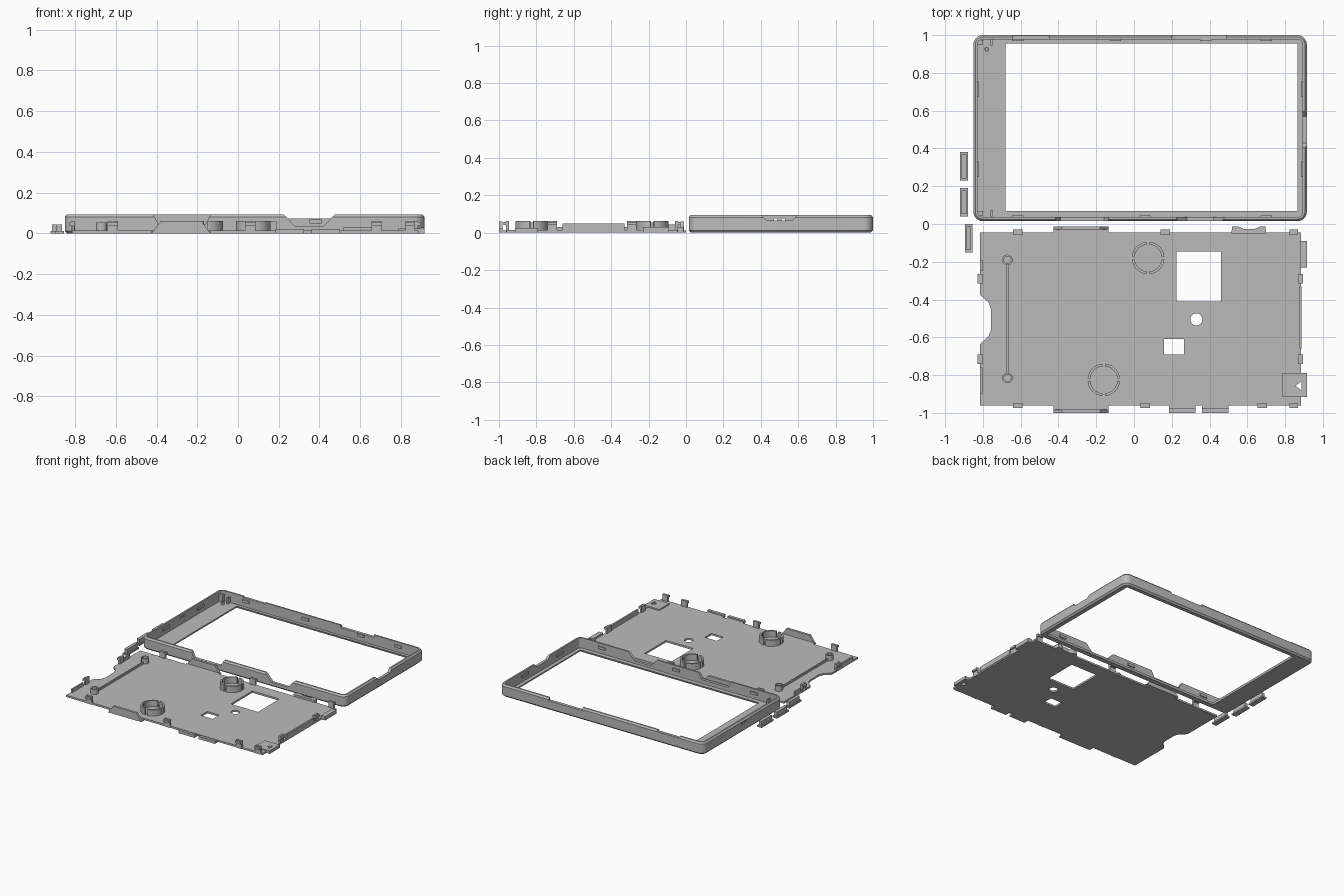
import bpy, bmesh, math
from mathutils import Vector

if "Cube" in bpy.data.objects:
    bpy.data.objects.remove(bpy.data.objects["Cube"], do_unlink=True)

grey = bpy.data.materials.new("plain_grey")
grey.use_nodes = True
grey.diffuse_color = (0.5, 0.5, 0.5, 1)
grey.node_tree.nodes["Principled BSDF"].inputs["Base Color"].default_value = (0.5, 0.5, 0.5, 1)


def finish(name, bm, smooth=False):
    bmesh.ops.recalc_face_normals(bm, faces=bm.faces)
    mesh = bpy.data.meshes.new(name)
    bm.to_mesh(mesh)
    bm.free()
    mesh.materials.append(grey)
    ob = bpy.data.objects.new(name, mesh)
    bpy.context.collection.objects.link(ob)
    if smooth:
        bpy.ops.object.select_all(action='DESELECT')
        bpy.context.view_layer.objects.active = ob
        ob.select_set(True)
        bpy.ops.object.shade_smooth_by_angle(angle=math.radians(30))
    return ob


def prism(name, points, low, high, axis="z", smooth=False):
    """Extrude a 2D outline along an axis; the outline uses the other two axes in order."""
    def place(a, b, c):
        return {"z": (a, b, c), "y": (a, c, b), "x": (c, a, b)}[axis]
    bm = bmesh.new()
    ends = [[bm.verts.new(place(a, b, c)) for a, b in points] for c in (low, high)]
    for end in ends:
        bm.faces.new(end)
    n = len(points)
    for i in range(n):
        j = (i + 1) % n
        bm.faces.new((ends[0][i], ends[0][j], ends[1][j], ends[1][i]))
    return finish(name, bm, smooth)


def box(name, x0, x1, y0, y1, z0, z1):
    return prism(name, [(x0, y0), (x1, y0), (x1, y1), (x0, y1)], z0, z1)


def trapezoid(name, a0, a1, z0, z1, slant, low, high, axis):
    """Positive slant narrows the top, negative slant narrows the bottom."""
    top, bottom = max(slant, 0), max(-slant, 0)
    pts = [(a0 + bottom, z0), (a1 - bottom, z0), (a1 - top, z1), (a0 + top, z1)]
    return prism(name, pts, low, high, axis)


def arc(cx, cy, r, start, end, n):
    return [(cx + r * math.cos(start + (end - start) * i / n),
             cy + r * math.sin(start + (end - start) * i / n)) for i in range(n + 1)]


def loft(name, loops, smooth=True):
    """Closed ring surface through loops of equal length."""
    bm = bmesh.new()
    rings = [[bm.verts.new(p) for p in loop] for loop in loops]
    n = len(rings[0])
    for k, ring in enumerate(rings):
        nxt = rings[(k + 1) % len(rings)]
        for i in range(n):
            j = (i + 1) % n
            bm.faces.new((ring[i], ring[j], nxt[j], nxt[i]))
    return finish(name, bm, smooth)


def rounded(x0, x1, y0, y1, r, z):
    corners = [(x1 - r, y1 - r), (x0 + r, y1 - r), (x0 + r, y0 + r), (x1 - r, y0 + r)]
    return [(x, y, z) for k, (cx, cy) in enumerate(corners)
            for x, y in arc(cx, cy, r, k * math.pi / 2, (k + 1) * math.pi / 2, 6)]


def tube(name, cx, cy, outer, inner, z0, z1):
    def ring(r, z):
        return [(x, y, z) for x, y in arc(cx, cy, r, 0, math.tau, 24)[:-1]]
    return loft(name, [ring(outer, z0), ring(outer, z1), ring(inner, z1), ring(inner, z0)])


def cut(target, cutters):
    bpy.context.view_layer.objects.active = target
    for cutter in cutters:
        cutter.hide_render = True
        mod = target.modifiers.new("cut", 'BOOLEAN')
        mod.operation, mod.solver, mod.object = 'DIFFERENCE', 'EXACT', cutter
        bpy.ops.object.modifier_apply(modifier=mod.name)
        bpy.data.objects.remove(cutter, do_unlink=True)


# Front bezel: chamfered frame with a floor around the screen opening
def frame(inset, z):
    return rounded(-0.85 + inset, 0.915 - inset, 0.015 + inset, 1.0 - inset, 0.05 - inset, z)


bezel = loft("front_bezel", [
    frame(0.012, 0), frame(0, 0.012), frame(0, 0.082), frame(0.01, 0.094),
    frame(0.022, 0.094), frame(0.022, 0.015),
    rounded(-0.68, 0.865, 0.07, 0.955, 0.004, 0.015),
    rounded(-0.685, 0.87, 0.065, 0.96, 0.004, 0)])

# Notches in the bezel walls
cut(bezel, [
    trapezoid("notch", -0.43, -0.12, 0.045, 0.12, -0.04, 0.0, 0.045, "y"),
    trapezoid("notch", 0.2, 0.5, 0.035, 0.12, -0.08, 0.0, 0.045, "y"),
    box("notch", 0.2, 0.49, 0.97, 1.02, 0.074, 0.12),
    box("notch", -0.64, -0.45, 0.97, 1.02, 0.084, 0.12),
    trapezoid("notch", 0.38, 0.62, 0.066, 0.12, -0.05, 0.885, 0.93, "x"),
    box("notch", -0.87, -0.82, 0.47, 0.49, 0.06, 0.075),
    box("notch", -0.87, -0.82, 0.51, 0.53, 0.06, 0.075)])

# Catches inside the bezel walls
for x in (-0.615, -0.1, 0.38, 0.7):
    box("back_wall_catch", x - 0.03, x + 0.03, 0.97, 0.98, 0.05, 0.07)
for x in (-0.615, 0.06, 0.7):
    box("front_wall_catch", x - 0.03, x + 0.03, 0.035, 0.045, 0.05, 0.07)
for y in (0.29, 0.715):
    box("left_wall_catch", 0.885, 0.895, y - 0.04, y + 0.04, 0.05, 0.07)
    box("right_wall_catch", -0.83, -0.82, y - 0.04, y + 0.04, 0.05, 0.07)

# Corner fittings on the bezel floor
tube("corner_peg", -0.78, 0.925, 0.012, 0.006, 0.012, 0.035)
for y in (0.04, 0.945):
    box("corner_rib", -0.76, -0.75, y, y + 0.035, 0.012, 0.06)
    box("corner_block", -0.83, -0.80, y + 0.005, y + 0.03, 0.012, 0.07)

# Back panel with finger recess and openings
panel = prism("back_panel", [
    (-0.815, -0.96), (0.885, -0.96), (0.885, -0.045), (-0.815, -0.045), (-0.815, -0.375),
    (-0.77, -0.415), (-0.757, -0.45), (-0.757, -0.56), (-0.77, -0.595), (-0.815, -0.635)], 0, 0.014)
cut(panel, [
    box("hole", 0.225, 0.46, -0.41, -0.145, -0.1, 0.1),
    box("hole", 0.16, 0.265, -0.69, -0.61, -0.1, 0.1),
    prism("hole", arc(0.33, -0.505, 0.032, 0, math.tau, 24)[:-1], -0.1, 0.1)])

# Split collars on the panel
for cx, cy in ((0.075, -0.18), (-0.16, -0.825)):
    for k in range(4):
        a, b = k * math.pi / 2 + 0.1, (k + 1) * math.pi / 2 - 0.1
        prism("split_collar", arc(cx, cy, 0.086, a, b, 8) + arc(cx, cy, 0.072, b, a, 8),
              0.01, 0.062, smooth=True)

# Hinge posts joined by a rail
for y in (-0.19, -0.815):
    tube("rail_post", -0.67, y, 0.028, 0.019, 0.01, 0.055)
box("post_rail", -0.675, -0.665, -0.79, -0.215, 0.01, 0.03)

# Snap clips around the panel: upright with a hooked tip
def clip(x, y, w, dx, dy):
    side = Vector((dy, dx))
    hx, hy = abs(side.x) * w / 2 + abs(dx) * 0.008, abs(side.y) * w / 2 + abs(dy) * 0.008
    box("clip_stem", x - hx, x + hx, y - hy, y + hy, 0, 0.062)
    x, y = x + dx * 0.012, y + dy * 0.012
    box("clip_hook", x - hx, x + hx, y - hy, y + hy, 0.04, 0.056)


for x, w in ((-0.615, 0.05), (0.06, 0.05), (0.68, 0.05), (0.845, 0.045)):
    clip(x, -0.955, w, 0, -1)
for x, w in ((-0.615, 0.05), (0.165, 0.05), (0.845, 0.045)):
    clip(x, -0.05, w, 0, 1)
for y in (-0.29, -0.715):
    clip(0.875, y, 0.05, 1, 0)
    clip(-0.808, y, 0.05, -1, 0)

# Wall tabs that fill the bezel notches
trapezoid("front_wall_tab", -0.425, -0.135, 0, 0.06, 0.045, -1.0, -0.982, "y")
trapezoid("back_wall_tab", -0.425, -0.135, 0, 0.06, 0.045, -0.03, -0.012, "y")
box("front_tab_foot", -0.425, -0.135, -0.985, -0.955, 0, 0.012)
box("back_tab_foot", -0.425, -0.135, -0.05, -0.027, 0, 0.012)
for x0, x1 in ((0.185, 0.325), (0.36, 0.5)):
    box("port_tab", x0, x1, -1.0, -0.978, 0, 0.022)
    box("port_tab_foot", x0, x1, -0.98, -0.955, 0, 0.012)
prism("button_tab", [(0.515, -0.05), (0.7, -0.05), (0.695, -0.014), (0.665, -0.014), (0.64, -0.026),
                     (0.58, -0.026), (0.555, -0.014), (0.52, -0.014)], 0, 0.03)
box("side_tab", 0.88, 0.915, -0.23, -0.09, 0, 0.03)

# Low ribs on the short edges
box("left_edge_rib", 0.875, 0.888, -0.66, -0.33, 0.01, 0.05)
for y0, y1 in ((-0.9, -0.76), (-0.25, -0.19)):
    box("right_edge_rib", -0.815, -0.803, y0, y1, 0.01, 0.04)

# Corner pad with arrow opening
pad = box("corner_pad", 0.785, 0.915, -0.915, -0.79, 0, 0.024)
arrow = [(0.855, -0.857), (0.888, -0.883), (0.888, -0.831)]
cut(pad, [prism("hole", arrow, -0.1, 0.1)])
cut(panel, [prism("hole", arrow, -0.1, 0.1)])

# Loose button strips: flat base with a raised key
for x, y in ((-0.92, 0.23), (-0.92, 0.04), (-0.895, -0.15)):
    box("button_base", x, x + 0.04, y, y + 0.15, 0, 0.012)
    box("button_key", x + 0.008, x + 0.032, y + 0.012, y + 0.138, 0.01, 0.045)
